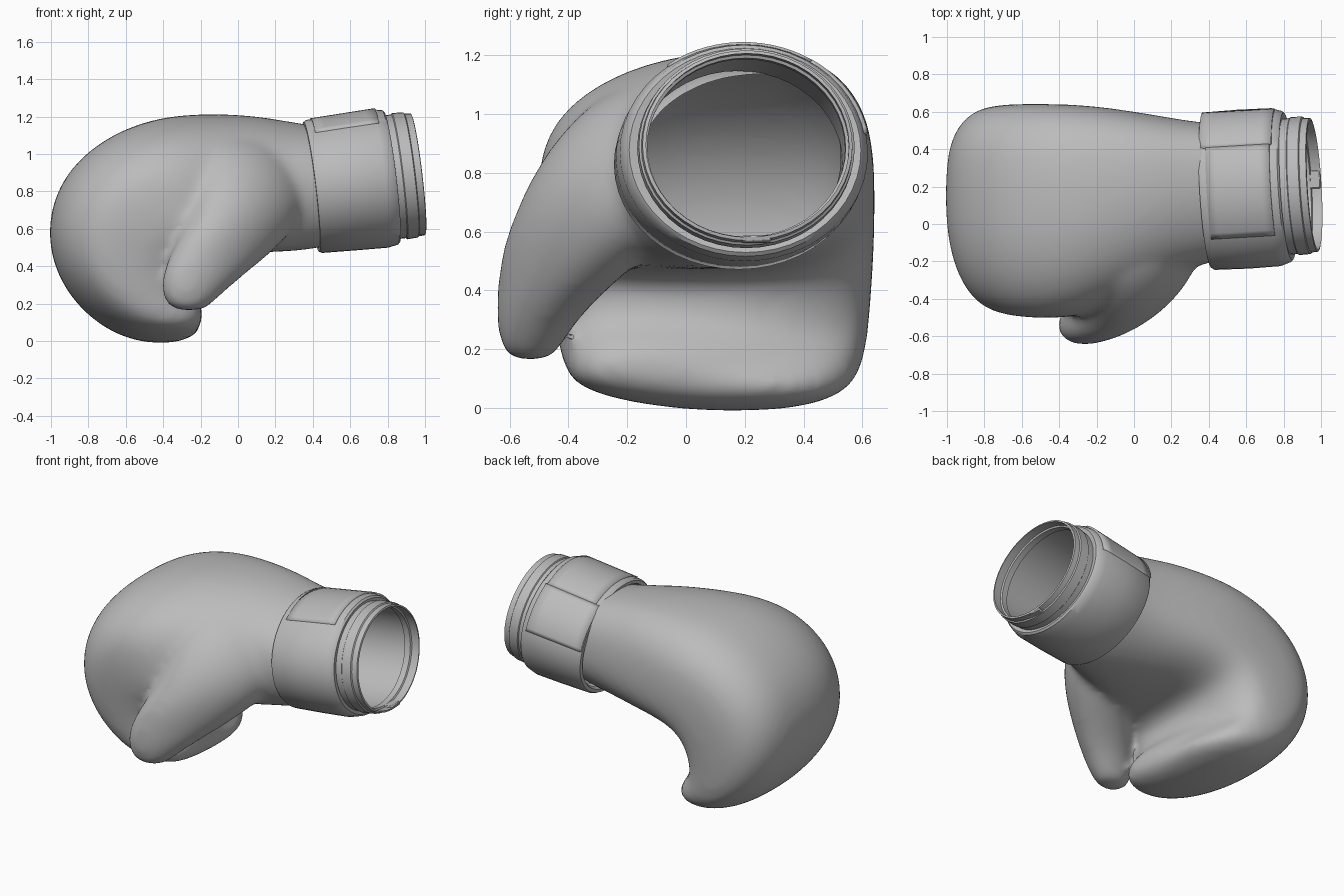
import bpy, bmesh, math
from mathutils import Vector, Matrix

cube = bpy.data.objects.get("Cube")
if cube:
    bpy.data.objects.remove(cube, do_unlink=True)

# Single leather colour
grey = bpy.data.materials.new("grey_leather")
grey.use_nodes = True
grey.diffuse_color = (0.5, 0.5, 0.5, 1)
grey.node_tree.nodes["Principled BSDF"].inputs["Base Color"].default_value = (0.5, 0.5, 0.5, 1)
parts = []


def add_object(name, bm):
    mesh = bpy.data.meshes.new(name)
    bm.to_mesh(mesh)
    bm.free()
    obj = bpy.data.objects.new(name, mesh)
    bpy.context.collection.objects.link(obj)
    mesh.materials.append(grey)
    parts.append(obj)
    return obj


def skin(bm, rings, around=True, caps=False):
    """Bridge neighbouring rings of points with quads."""
    vs = [[bm.verts.new(p) for p in r] for r in rings]
    n = len(vs[0])
    for a, b in zip(vs, vs[1:]):
        for j in range(n if around else n - 1):
            k = (j + 1) % n
            bm.faces.new((a[j], a[k], b[k], b[j]))
    if caps:
        bm.faces.new(vs[0][::-1])
        bm.faces.new(vs[-1])


def spow(v, e):
    return math.copysign(abs(v) ** e, v)


# ---- Padded fist: sections fanned round the palm crease ----
# outer x, outer z, inner x, inner z, y min, y max, outer and inner squareness, fingertip slant
FIST = [
    (0.52, 1.15, 0.60, 0.53, -0.19, 0.54, 2.1, 2.0, 0),
    (0.34, 1.16, 0.42, 0.49, -0.21, 0.54, 2.1, 2.0, 0),
    (0.10, 1.21, 0.25, 0.475, -0.28, 0.575, 2.2, 2.2, 0),
    (-0.20, 1.22, 0.06, 0.47, -0.39, 0.615, 2.3, 2.6, 0),
    (-0.46, 1.195, -0.10, 0.47, -0.49, 0.64, 2.3, 3.0, 0),
    (-0.73, 1.085, -0.21, 0.46, -0.51, 0.645, 2.4, 3.4, 0),
    (-0.95, 0.88, -0.27, 0.43, -0.50, 0.645, 2.4, 3.6, 0),
    (-1.03, 0.61, -0.285, 0.385, -0.48, 0.64, 2.4, 3.6, 0.02),
    (-0.98, 0.355, -0.285, 0.34, -0.46, 0.63, 2.3, 3.6, 0.05),
    (-0.83, 0.145, -0.27, 0.30, -0.44, 0.62, 2.1, 3.4, 0.09),
    (-0.62, 0.01, -0.25, 0.27, -0.42, 0.60, 2.0, 3.2, 0.13),
    (-0.41, -0.02, -0.225, 0.245, -0.395, 0.57, 1.9, 3.0, 0.17),
    (-0.26, 0.005, -0.195, 0.215, -0.35, 0.51, 1.9, 2.6, 0.2),
    (-0.18, 0.075, -0.175, 0.165, -0.24, 0.36, 1.9, 2.4, 0.22),
]


def fist_ring(ox, oz, ix, iz, y0, y1, outer, inner, slant, n=28):
    mid = Vector(((ox + ix) / 2, 0, (oz + iz) / 2))
    half = Vector(((ox - ix) / 2, 0, (oz - iz) / 2))
    ring = []
    for j in range(n):
        a = 2 * math.pi * j / n
        c, s = math.cos(a), math.sin(a)
        # the back of the hand is squarer than the thumb side
        e = 2 / ((outer + (0.4 if s > 0 else 0)) if c > 0 else inner)
        t, w = spow(c, e), spow(s, e)
        p = mid + half * t
        p.y = (y0 + y1) / 2 + (y1 - y0) / 2 * w + 0.06 * t * (1 - w * w)
        p.x -= slant * (p.y + 0.35) ** 2 * (1 - t) / 2
        ring.append(p)
    return ring


# ---- Thumb: level ovals sheared along the wrist ----
# z, x min, x max, y centre, y half width, shear
THUMB = [
    (0.16, -0.33, -0.19, -0.53, 0.06, 0.0),
    (0.195, -0.395, -0.14, -0.53, 0.10, 0.1),
    (0.30, -0.42, -0.03, -0.51, 0.135, 0.2),
    (0.42, -0.39, 0.12, -0.445, 0.18, 0.35),
    (0.55, -0.32, 0.27, -0.365, 0.22, 0.5),
    (0.70, -0.25, 0.37, -0.265, 0.265, 0.5),
    (0.85, -0.24, 0.38, -0.17, 0.295, 0.45),
    (1.00, -0.26, 0.30, -0.08, 0.285, 0.3),
    (1.12, -0.26, 0.18, 0.02, 0.22, 0.2),
]


def thumb_ring(z, x0, x1, yc, yr, shear, n=20):
    ring = []
    for j in range(n):
        a = 2 * math.pi * j / n
        dx = (x1 - x0) / 2 * math.cos(a)
        ring.append(Vector(((x0 + x1) / 2 + dx, yc + shear * dx + yr * math.sin(a), z)))
    return ring


bm = bmesh.new()
skin(bm, [fist_ring(*s) for s in FIST], caps=True)
skin(bm, [thumb_ring(*s) for s in THUMB], caps=True)
bmesh.ops.recalc_face_normals(bm, faces=bm.faces)
glove = add_object("padded_glove", bm)

# Fuse the fist and thumb into one soft skin
sub = glove.modifiers.new("round", 'SUBSURF')
sub.levels = sub.render_levels = 2
fuse = glove.modifiers.new("fuse", 'REMESH')
fuse.mode = 'VOXEL'
fuse.voxel_size = 0.022
soft = glove.modifiers.new("soften", 'SMOOTH')
soft.factor = 0.5
soft.iterations = 20
bpy.ops.object.select_all(action='DESELECT')
glove.select_set(True)
bpy.context.view_layer.objects.active = glove
for m in [m.name for m in glove.modifiers]:
    bpy.ops.object.modifier_apply(modifier=m)

# ---- Cuff axis, tilted slightly up and back ----
BASE = Vector((0.392, 0.175, 0.825))
AXIS = Vector((1, 0.06, 0.12)).normalized()
UP = (Vector((0, 0, 1)) - AXIS * AXIS.z).normalized()
SIDE = AXIS.cross(UP)

# Open the wrist end, hidden under the cuff
bm = bmesh.new()
bm.from_mesh(glove.data)
bmesh.ops.bisect_plane(bm, geom=bm.verts[:] + bm.edges[:] + bm.faces[:],
                       plane_co=BASE + AXIS * 0.08, plane_no=AXIS, clear_outer=True)
bm.to_mesh(glove.data)
bm.free()
if not glove.data.materials:
    glove.data.materials.append(grey)


def on_cuff(s, ry, rz, a):
    return BASE + AXIS * s + UP * (rz * math.cos(a)) + SIDE * (ry * math.sin(a))


def tube(name, profile, n=48):
    bm = bmesh.new()
    skin(bm, [[on_cuff(s, ry, rz, 2 * math.pi * j / n) for j in range(n)]
              for s, ry, rz in profile])
    return add_object(name, bm)


# distance along axis, half width, half height
tube("wrist_cuff", [(0.03, 0.365, 0.32), (0.0, 0.385, 0.33), (0.0, 0.412, 0.35),
                    (0.015, 0.422, 0.358), (0.2, 0.426, 0.366), (0.37, 0.423, 0.372),
                    (0.425, 0.405, 0.362), (0.435, 0.395, 0.35), (0.43, 0.362, 0.325)])
# Inner sleeve runs out past the cuff, turns over at the lip and returns
tube("sleeve_and_lip", [(0.40, 0.364, 0.333), (0.47, 0.364, 0.333), (0.475, 0.37, 0.34),
                        (0.535, 0.368, 0.337), (0.54, 0.36, 0.329), (0.575, 0.358, 0.326),
                        (0.578, 0.346, 0.315), (0.525, 0.348, 0.316), (0.52, 0.338, 0.306),
                        (0.48, 0.338, 0.306), (0.475, 0.35, 0.315), (0.06, 0.355, 0.317)])


# ---- Closure panels wrapped over the cuff ----
def panel(name, s0, s1, a0, a1, lift, n=14):
    bm = bmesh.new()
    rings = []
    for i in range(7):
        s = s0 + (s1 - s0) * i / 6
        rings.append([on_cuff(s, 0.424 + lift, 0.358 + 0.037 * s + lift,
                              math.radians(a0 + (a1 - a0) * j / n)) for j in range(n + 1)])
    skin(bm, rings, around=False)
    obj = add_object(name, bm)
    mod = obj.modifiers.new("thickness", 'SOLIDIFY')
    mod.thickness = 0.016
    mod.offset = -1


panel("closure_patch", 0.04, 0.385, -33, 37, 0.005)
panel("closure_flap", 0.004, 0.395, -80, -33, 0.004)

# ---- Small pull tab inside the bottom of the lip ----
bm = bmesh.new()
bmesh.ops.create_cube(bm, size=1)
frame = Matrix((AXIS, SIDE, UP)).transposed().to_4x4()
frame.translation = on_cuff(0.535, 0.33, 0.318, math.pi) - SIDE * 0.03
bm.transform(frame @ Matrix.Diagonal((0.08, 0.10, 0.025, 1)))
tab = add_object("pull_tab", bm)
bev = tab.modifiers.new("bevel", 'BEVEL')
bev.width = 0.006

# Smooth shading with crisp rims
for obj in parts:
    obj.select_set(True)
bpy.context.view_layer.objects.active = glove
bpy.ops.object.shade_smooth_by_angle(angle=math.radians(35))
